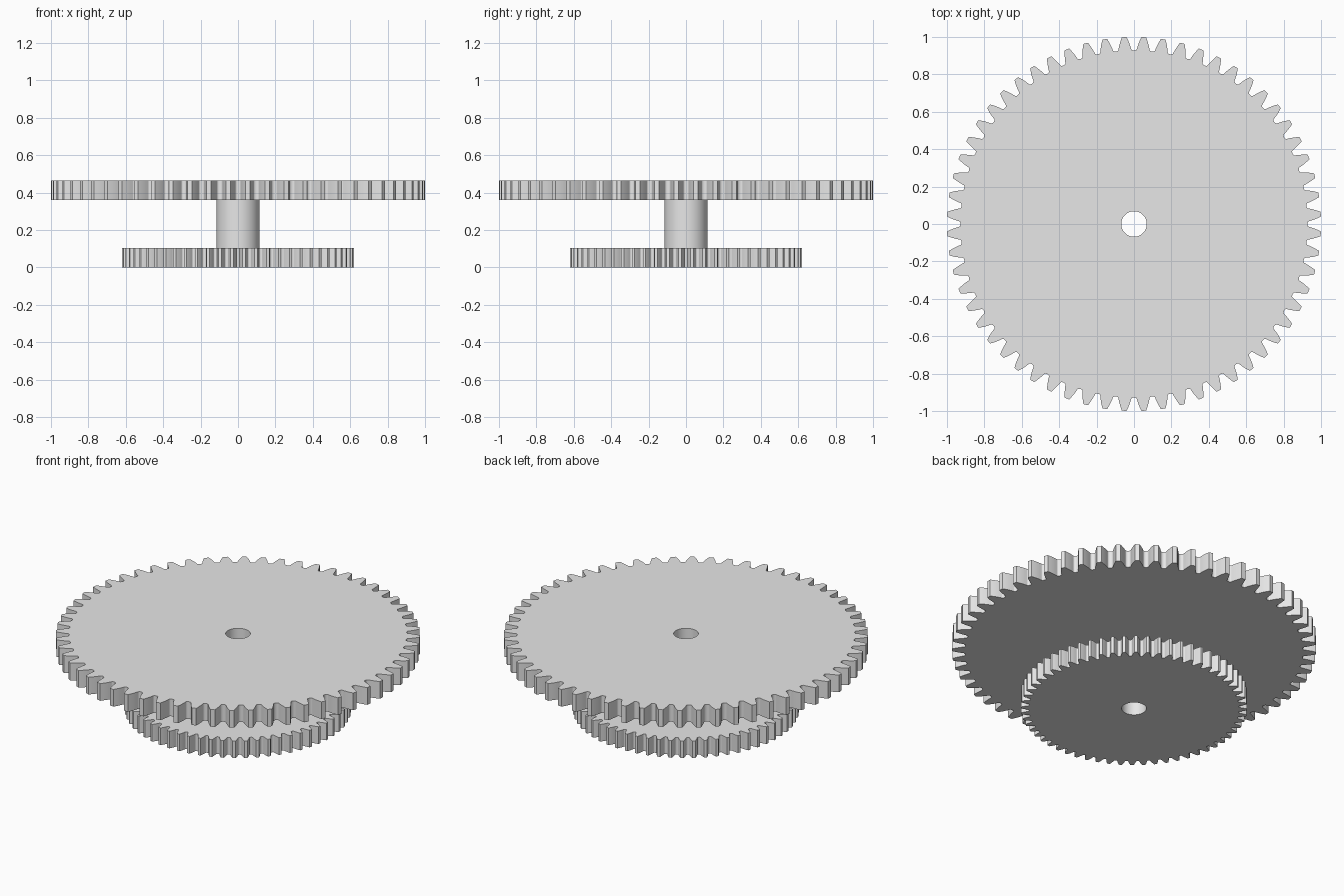
import bpy, bmesh
from math import pi, cos, sin, tan, acos, sqrt, radians

cube = bpy.data.objects.get("Cube")
if cube:
    bpy.data.objects.remove(cube, do_unlink=True)

TEETH = 60
BORE = 0.068

grey = bpy.data.materials.new("light grey")
grey.use_nodes = True
colour = (0.8, 0.8, 0.8, 1)
grey.diffuse_color = colour
for node in grey.node_tree.nodes:
    if node.type == 'BSDF_PRINCIPLED':
        node.inputs["Base Color"].default_value = colour


def polar(r, a):
    return (r * cos(a), r * sin(a))


def circle(r, steps=72):
    return [polar(r, 2 * pi * i / steps) for i in range(steps)]


def involute(a):
    return tan(a) - a


def gear_outline(tip, teeth):
    """Involute spur gear with rounded roots and a gap on each axis."""
    module = 2 * tip / (teeth + 2)
    pitch = module * teeth / 2
    root = pitch - 1.25 * module
    pressure = radians(20)
    base = pitch * cos(pressure)
    half_step = pi / teeth
    flank_start = root + 0.3 * module

    def half_angle(r):
        return half_step / 2 + involute(pressure) - involute(acos(min(1, base / r)))

    # right half of one tooth, from the valley centre to the tip
    gap = half_step - half_angle(flank_start)
    side = [(root, half_step)]
    for k in (0.45, 0.75, 0.92):
        lift = 0.3 * module * (1 - sqrt(1 - k * k))
        side.append((root + lift, half_step - gap * k))
    for i in range(6):
        r = flank_start + (tip - flank_start) * i / 5
        side.append((r, half_angle(r)))

    points = []
    for t in range(teeth):
        centre = (2 * t + 1) * half_step
        points += [polar(r, centre - a) for r, a in side]
        points += [polar(r, centre + a) for r, a in reversed(side[1:])]
    return points


def bored_plate(name, outline, z0, z1):
    """Extrude an outline with the axle bore through it."""
    curve = bpy.data.curves.new(name, 'CURVE')
    curve.dimensions = '2D'
    curve.fill_mode = 'BOTH'
    curve.extrude = (z1 - z0) / 2
    for loop in (outline, circle(BORE)):
        spline = curve.splines.new('POLY')
        spline.points.add(len(loop) - 1)
        for p, (x, y) in zip(spline.points, loop):
            p.co = (x, y, 0, 1)
        spline.use_cyclic_u = True
    obj = bpy.data.objects.new(name, curve)
    obj.location.z = (z0 + z1) / 2
    bpy.context.collection.objects.link(obj)
    bpy.ops.object.select_all(action='DESELECT')
    obj.select_set(True)
    bpy.context.view_layer.objects.active = obj
    bpy.ops.object.convert(target='MESH')
    obj = bpy.context.view_layer.objects.active

    # weld caps to walls
    bm = bmesh.new()
    bm.from_mesh(obj.data)
    bmesh.ops.remove_doubles(bm, verts=bm.verts, dist=0.00005)
    bmesh.ops.recalc_face_normals(bm, faces=bm.faces)
    bm.to_mesh(obj.data)
    bm.free()
    obj.data.materials.clear()
    obj.data.materials.append(grey)
    bpy.ops.object.shade_smooth_by_angle(angle=radians(30))
    return obj


# small gear, connecting hub and large gear share one axle bore
bored_plate("small_gear", gear_outline(0.622, TEETH), 0, 0.104)
bored_plate("hub", circle(0.115), 0.104, 0.362)
bored_plate("large_gear", gear_outline(1.0, TEETH), 0.362, 0.466)
